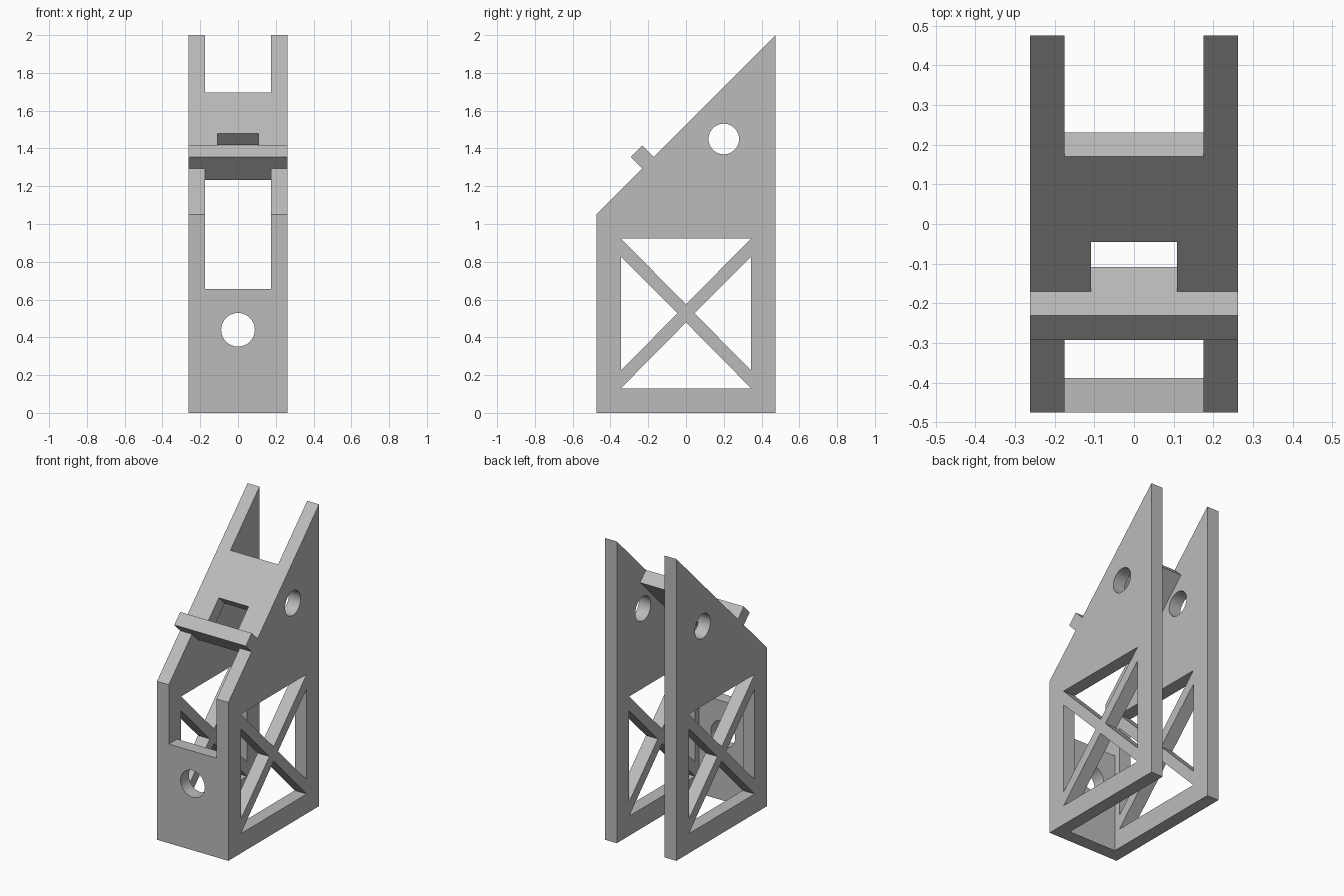
import bpy, bmesh, math
from mathutils import Vector

cube = bpy.data.objects.get("Cube")
if cube:
    bpy.data.objects.remove(cube, do_unlink=True)

grey = bpy.data.materials.new("light grey")
grey.use_nodes = True
COLOUR = (0.5, 0.5, 0.5, 1)
grey.diffuse_color = COLOUR
grey.node_tree.nodes["Principled BSDF"].inputs["Base Color"].default_value = COLOUR

W, INNER, D = 0.262, 0.175, 0.475      # half width, inner half width, half depth
RISE = 1.525                           # height of the 45 degree slope at y = 0
T = 0.061                              # y and z step of one slab thickness


def prism(name, profile, x0, x1):
    """Extrude a (y, z) profile from x0 to x1."""
    bm = bmesh.new()
    face = bm.faces.new([bm.verts.new((x0, y, z)) for y, z in profile])
    ext = bmesh.ops.extrude_face_region(bm, geom=[face])
    moved = [v for v in ext["geom"] if isinstance(v, bmesh.types.BMVert)]
    bmesh.ops.translate(bm, verts=moved, vec=Vector((x1 - x0, 0, 0)))
    bmesh.ops.recalc_face_normals(bm, faces=bm.faces)
    mesh = bpy.data.meshes.new(name)
    bm.to_mesh(mesh)
    bm.free()
    obj = bpy.data.objects.new(name, mesh)
    bpy.context.collection.objects.link(obj)
    mesh.materials.append(grey)
    return obj


def circle(y, z, r, n=48):
    return [(y + r * math.cos(a * math.tau / n), z + r * math.sin(a * math.tau / n))
            for a in range(n)]


def cut(obj, cutters):
    """Cut the helpers out of the part, apply, and drop the helpers."""
    bpy.ops.object.select_all(action="DESELECT")
    bpy.context.view_layer.objects.active = obj
    obj.select_set(True)
    for c in cutters:
        c.hide_render = True
        mod = obj.modifiers.new("cut", "BOOLEAN")
        mod.operation, mod.solver, mod.object = "DIFFERENCE", "EXACT", c
        bpy.ops.object.modifier_apply(modifier=mod.name)
        bpy.data.objects.remove(c, do_unlink=True)
    bpy.ops.object.shade_smooth_by_angle(angle=math.radians(30))


def slope_slab(y0, y1, low, high):
    """Profile along the slope, from low to high measured square to it."""
    return [(y - h, y + RISE + h) for y, h in
            ((y0, low), (y1, low), (y1, high), (y0, high))]


# Side walls: sloped top, pivot hole and cross-braced window
wall = [(-D, 0), (D, 0), (D, D + RISE), (-D, RISE - D)]
E, LOW, HIGH, MID = 0.345, 0.13, 0.923, 0.527
openings = [
    [(-E, HIGH), (E, HIGH), (0, MID + 0.048)],
    [(-E, LOW), (E, LOW), (0, MID - 0.048)],
    [(-E, 0.828), (-E, 0.225), (-0.045, MID)],
    [(E, 0.828), (E, 0.225), (0.045, MID)],
    circle(0.2, 1.45, 0.081),
]
for side, s in (("left", 1), ("right", -1)):
    x0, x1 = sorted((s * INNER, s * W))
    obj = prism(side + "_wall", wall, x0, x1)
    cut(obj, [prism("cutter", p, x0 - 0.1, x1 + 0.1) for p in openings])

# Front panel with a round hole through it
panel = prism("front_panel", [(-D, 0), (-D + 0.087, 0), (-D + 0.087, 0.657), (-D, 0.657)],
              -INNER, INNER)
hole = prism("cutter", circle(0, 0.44, 0.089), -0.2, 0.2)
hole.rotation_euler.z = math.pi / 2
hole.location.y = -D
cut(panel, [hole])

# Sloped deck between the walls, with a rectangular slot
deck = prism("sloped_deck", slope_slab(-0.232, 0.17, -T, 0), -INNER, INNER)
cut(deck, [prism("cutter", slope_slab(-0.17, -0.045, -2 * T, T), -0.109, 0.109)])

# Raised stop bar across the full width
prism("stop_bar", slope_slab(-0.232, -0.17, 0, T), -W, W)
